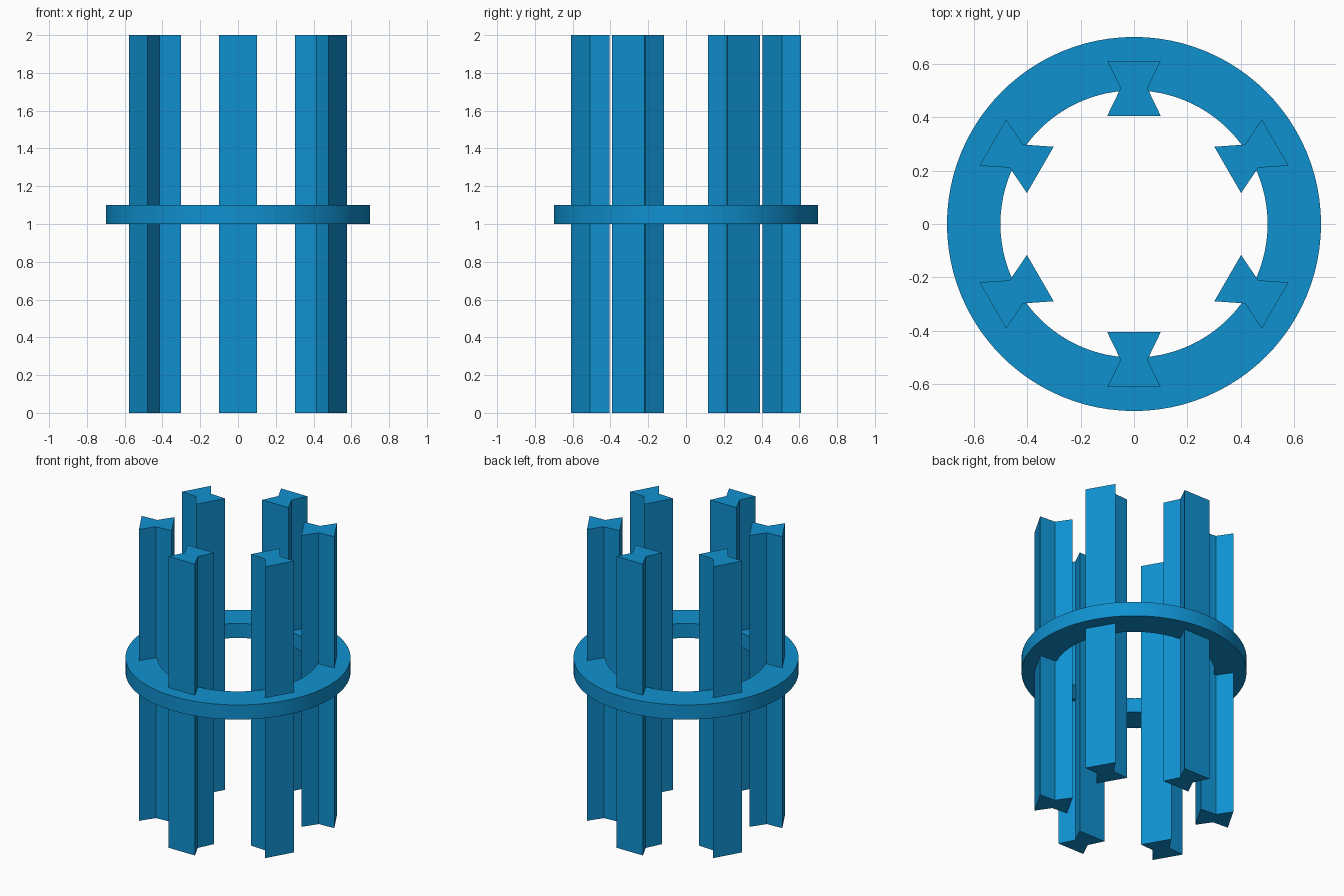
import bpy, bmesh, math

if "Cube" in bpy.data.objects:
    bpy.data.objects.remove(bpy.data.objects["Cube"])

blue = bpy.data.materials.new("blue")
blue.diffuse_color = (0.005, 0.283, 0.631, 1)
blue.use_nodes = True
blue.node_tree.nodes["Principled BSDF"].inputs["Base Color"].default_value = blue.diffuse_color


def add_object(name, bm):
    bmesh.ops.recalc_face_normals(bm, faces=bm.faces)
    mesh = bpy.data.meshes.new(name)
    bm.to_mesh(mesh)
    bm.free()
    mesh.materials.append(blue)
    obj = bpy.data.objects.new(name, mesh)
    bpy.context.collection.objects.link(obj)
    return obj


def extrude_up(bm, face, height):
    out = bmesh.ops.extrude_face_region(bm, geom=[face], use_keep_orig=True)
    verts = [v for v in out["geom"] if isinstance(v, bmesh.types.BMVert)]
    bmesh.ops.translate(bm, verts=verts, vec=(0, 0, height))


# Six bow-tie section bars, spaced evenly around the ring
BOWTIE = [(0.405, -0.1), (0.508, -0.05), (0.61, -0.1),
          (0.61, 0.1), (0.508, 0.05), (0.405, 0.1)]  # radius, sideways
for i in range(6):
    bm = bmesh.new()
    face = bm.faces.new([bm.verts.new((r, s, 0)) for r, s in BOWTIE])
    extrude_up(bm, face, 2.0)
    bar = add_object(f"bar_{i + 1}", bm)
    bar.rotation_euler.z = math.radians(30 + 60 * i)

# Flat ring, a rectangular section spun around z
bm = bmesh.new()
SECTION = [(0.5, 1.0), (0.7, 1.0), (0.7, 1.1), (0.5, 1.1)]
verts = [bm.verts.new((r, 0, z)) for r, z in SECTION]
edges = [bm.edges.new((verts[i], verts[(i + 1) % 4])) for i in range(4)]
bmesh.ops.spin(bm, geom=verts + edges, cent=(0, 0, 0), axis=(0, 0, 1),
               angle=math.tau, steps=96, use_merge=True)
bmesh.ops.remove_doubles(bm, verts=bm.verts, dist=0.0001)
ring = add_object("ring", bm)
bpy.context.view_layer.objects.active = ring
ring.select_set(True)
bpy.ops.object.shade_smooth_by_angle(angle=math.radians(30))
